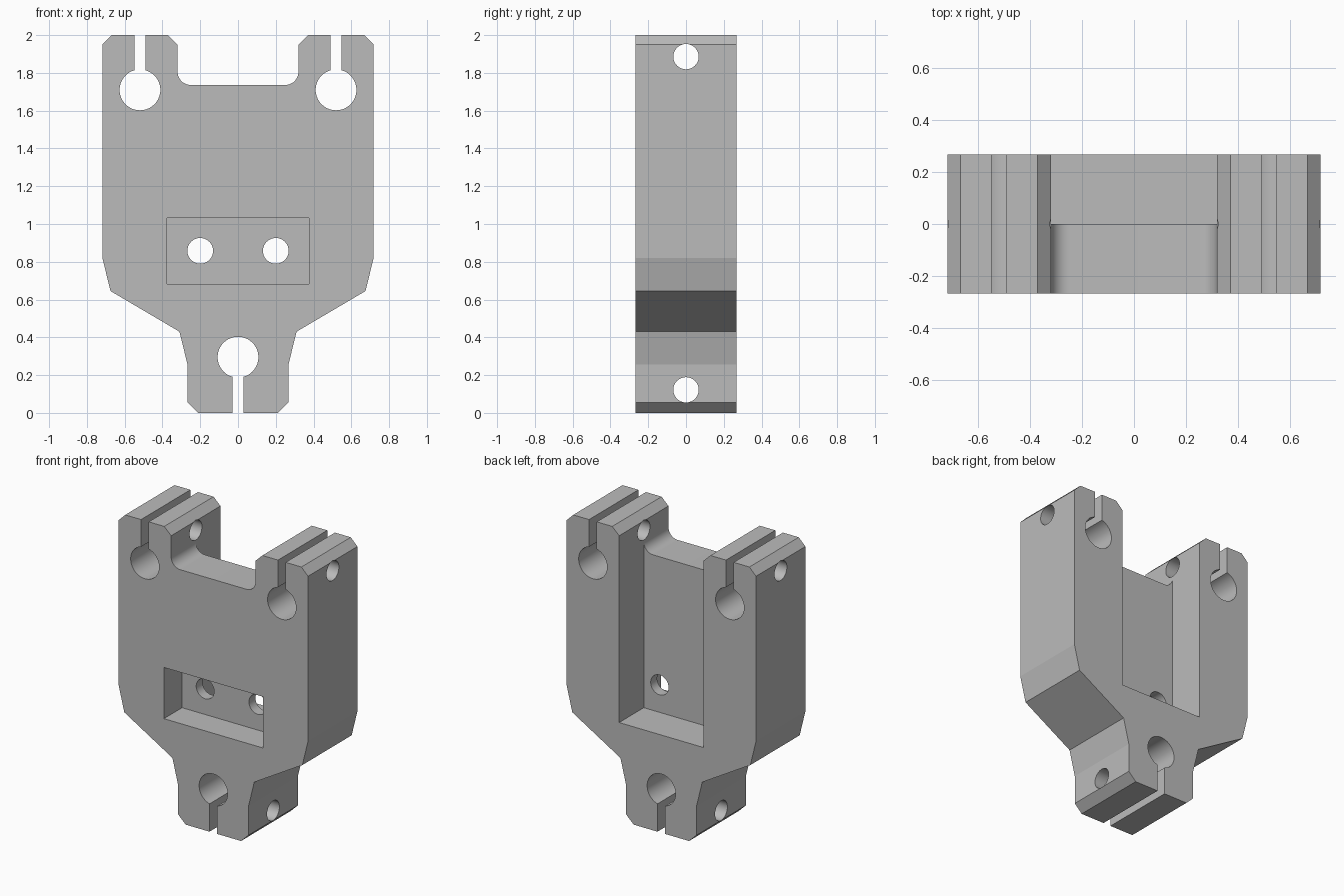
import bpy, bmesh
from math import sin, cos, pi, radians, asin
from mathutils import Matrix

if "Cube" in bpy.data.objects:
    bpy.data.objects.remove(bpy.data.objects["Cube"], do_unlink=True)

HALF_DEPTH = 0.267
BORE_R = 0.108
SLOT = 0.029
SCREW_R = 0.067

grey = bpy.data.materials.new("machined grey")
grey.use_nodes = True
colour = (0.5, 0.5, 0.5, 1)
grey.diffuse_color = colour
grey.node_tree.nodes["Principled BSDF"].inputs["Base Color"].default_value = colour


def arc(cx, cz, r, start, end, steps):
    return [(cx + r * cos(start + (end - start) * i / steps),
             cz + r * sin(start + (end - start) * i / steps)) for i in range(steps + 1)]


def prism(name, outline, y0, y1):
    """Extrude an x-z outline from y0 to y1."""
    bm = bmesh.new()
    face = bm.faces.new([bm.verts.new((x, y0, z)) for x, z in outline])
    new = bmesh.ops.extrude_face_region(bm, geom=[face])["geom"]
    bmesh.ops.translate(bm, vec=(0, y1 - y0, 0),
                        verts=[v for v in new if isinstance(v, bmesh.types.BMVert)])
    bmesh.ops.recalc_face_normals(bm, faces=bm.faces)
    return finish(name, bm)


def rod(name, z, r):
    """Cylinder along x."""
    bm = bmesh.new()
    bmesh.ops.create_cone(bm, cap_ends=True, segments=48, radius1=r, radius2=r, depth=2,
                          matrix=Matrix.Translation((0, 0, z)) @ Matrix.Rotation(pi / 2, 4, "Y"))
    return finish(name, bm)


def finish(name, bm):
    mesh = bpy.data.meshes.new(name)
    bm.to_mesh(mesh)
    bm.free()
    mesh.materials.append(grey)
    obj = bpy.data.objects.new(name, mesh)
    bpy.context.collection.objects.link(obj)
    return obj


def rect(x0, x1, z0, z1):
    return [(x0, z0), (x1, z0), (x1, z1), (x0, z1)]


def keyhole(cx, cz, up):
    """Round bore with a clamping slot running out of the end."""
    a = asin(SLOT / BORE_R)
    pts = arc(0, 0, BORE_R, pi / 2 + a, pi * 5 / 2 - a, 46) + [(SLOT, 0.5), (-SLOT, 0.5)]
    return [(cx + x, cz + up * z) for x, z in pts]


# Bracket body: half outline mirrored across x = 0
right = [(0.21, 0), (0.267, 0.055), (0.267, 0.255), (0.31, 0.43), (0.675, 0.645),
         (0.718, 0.82), (0.718, 1.95), (0.668, 2), (0.372, 2), (0.32, 1.95)]
right += arc(0.25, 1.806, 0.07, 0, -pi / 2, 12)
body = prism("clamp_bracket", right + [(-x, z) for x, z in reversed(right)],
             -HALF_DEPTH, HALF_DEPTH)

# Cutters: bores, rear channel, front recess, screw holes
cutters = [
    prism("rear_channel", rect(-0.32, 0.32, 0.67, 1.9), 0, 0.4),
    prism("front_recess", rect(-0.375, 0.375, 0.682, 1.033), -0.4, -0.07),
    prism("lower_bore", keyhole(0, 0.295, -1), -0.4, 0.4),
    rod("upper_clamp_hole", 1.886, SCREW_R),
    rod("lower_clamp_hole", 0.122, SCREW_R),
]
for side, sign in (("left", 1), ("right", -1)):
    cutters.append(prism(side + "_upper_bore", keyhole(sign * 0.519, 1.71, 1), -0.4, 0.4))
    cutters.append(prism(side + "_mount_hole",
                         arc(sign * 0.2, 0.858, 0.068, 0, 2 * pi, 48)[:-1], -0.2, 0.2))

for cutter in cutters:
    mod = body.modifiers.new(cutter.name, "BOOLEAN")
    mod.operation = "DIFFERENCE"
    mod.solver = "EXACT"
    mod.object = cutter

# Bake the cuts, then discard the cutters
graph = bpy.context.evaluated_depsgraph_get()
mesh = bpy.data.meshes.new_from_object(body.evaluated_get(graph))
body.modifiers.clear()
body.data = mesh
for cutter in cutters:
    bpy.data.objects.remove(cutter, do_unlink=True)

bpy.ops.object.select_all(action="DESELECT")
body.select_set(True)
bpy.context.view_layer.objects.active = body
bpy.ops.object.shade_smooth_by_angle(angle=radians(10))
